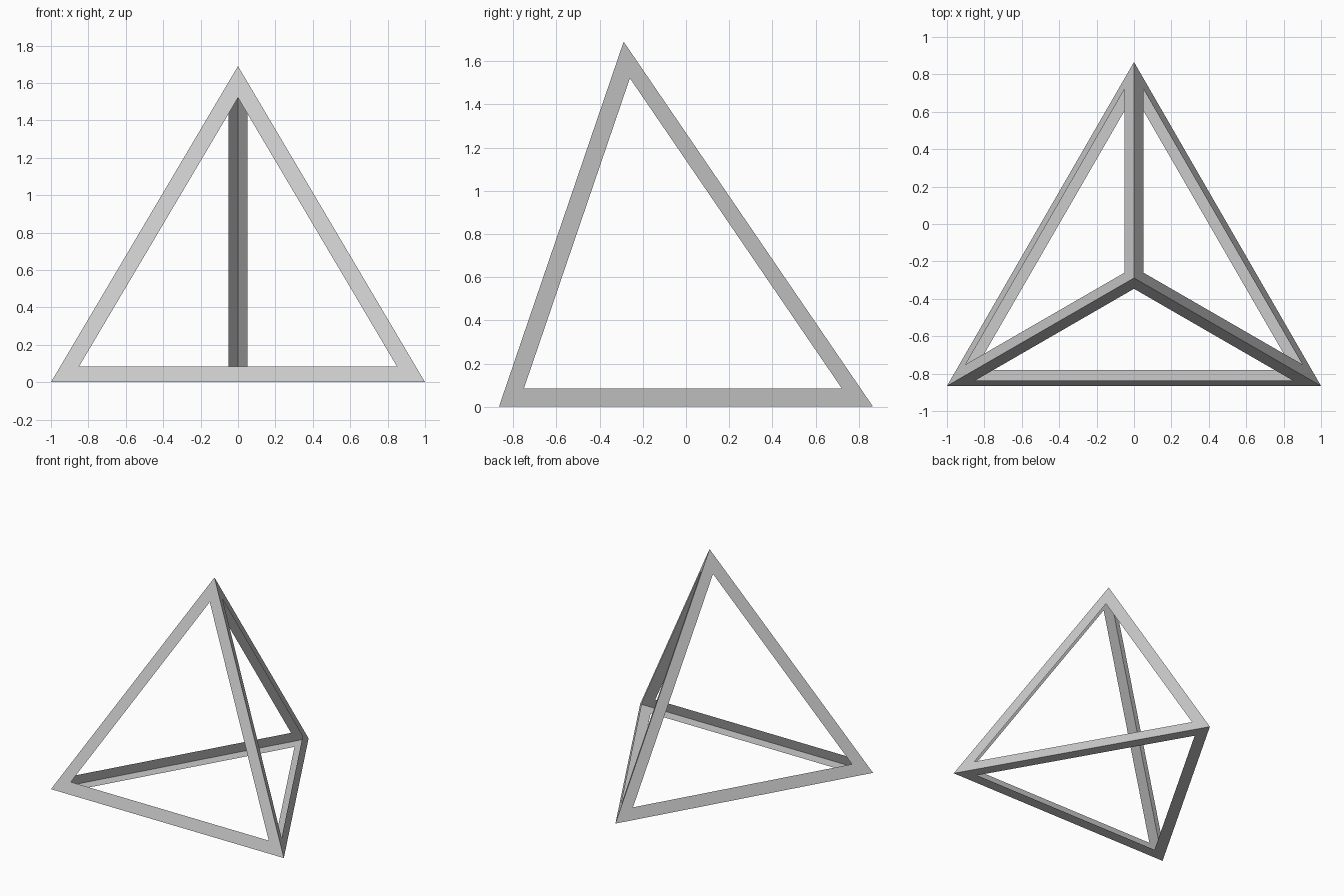
import bpy, bmesh
from mathutils import Vector
from itertools import combinations

if "Cube" in bpy.data.objects:
    bpy.data.objects.remove(bpy.data.objects["Cube"])

HALF_DEPTH = 0.866
HEIGHT = 1.69
OPENING = 0.85  # opening size relative to each face

corners = [Vector((-1, -HALF_DEPTH, 0)), Vector((1, -HALF_DEPTH, 0)),
           Vector((0, HALF_DEPTH, 0)), Vector((0, -HALF_DEPTH / 3, HEIGHT))]
middle = sum(corners, Vector()) / 4

# Thin-sheet pyramid: every face is a border around a triangular opening
bm = bmesh.new()
outer = [bm.verts.new(c) for c in corners]
for tri in combinations(range(4), 3):
    centre = sum((corners[i] for i in tri), Vector()) / 3
    a, b, c = (corners[i] for i in tri)
    if (b - a).cross(c - a).dot(centre - middle) < 0:  # wind outward
        tri = tri[::-1]
    inner = [bm.verts.new(centre.lerp(corners[i], OPENING)) for i in tri]
    for k in range(3):
        n = (k + 1) % 3
        bm.faces.new((outer[tri[k]], outer[tri[n]], inner[n], inner[k]))

mesh = bpy.data.meshes.new("pyramid_frame")
bm.to_mesh(mesh)
bm.free()
bpy.context.collection.objects.link(bpy.data.objects.new("pyramid_frame", mesh))
